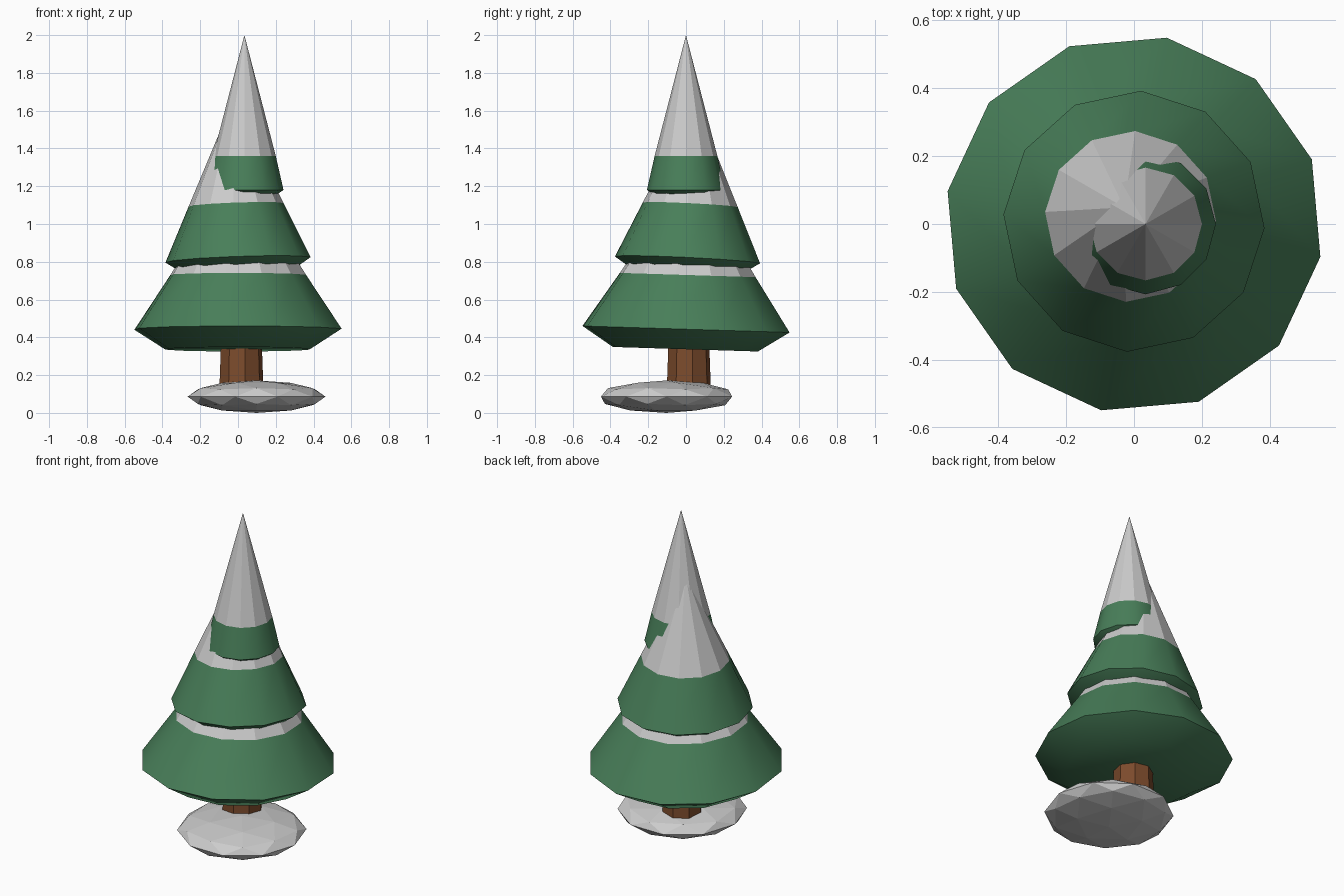
import bpy, bmesh
from math import radians, sin, cos, pi
from mathutils import Matrix, Euler

if "Cube" in bpy.data.objects:
    bpy.data.objects.remove(bpy.data.objects["Cube"])


def material(name, rgb):
    m = bpy.data.materials.new(name)
    m.diffuse_color = (*rgb, 1)
    m.use_nodes = True
    m.node_tree.nodes["Principled BSDF"].inputs["Base Color"].default_value = m.diffuse_color
    return m


green = material("needles", (0.065, 0.21, 0.10))
brown = material("bark", (0.2, 0.07, 0.025))


def lathe(name, profile, sides, loc, rot, mat=None, smooth=None):
    """Stack of (radius, height) rings around a tilted axis; radius 0 makes a tip."""
    bm = bmesh.new()
    rings = []
    for r, z in profile:
        if r == 0:
            rings.append([bm.verts.new((0, 0, z))] * sides)
        else:
            rings.append([bm.verts.new((r * cos(2 * pi * i / sides), r * sin(2 * pi * i / sides), z))
                          for i in range(sides)])
    for a, b in zip(rings, rings[1:]):
        for i in range(sides):
            j = (i + 1) % sides
            bm.faces.new(list(dict.fromkeys((a[i], a[j], b[j], b[i]))))
    bm.faces.new(rings[0][::-1])
    if profile[-1][0]:
        bm.faces.new(rings[-1])
    bmesh.ops.recalc_face_normals(bm, faces=bm.faces)
    tilt_x, tilt_y, spin = (radians(a) for a in rot)
    bm.transform(Matrix.Translation(loc) @ Euler((tilt_x, tilt_y, 0)).to_matrix().to_4x4()
                 @ Matrix.Rotation(spin, 4, 'Z'))
    me = bpy.data.meshes.new(name)
    bm.to_mesh(me)
    bm.free()
    ob = bpy.data.objects.new(name, me)
    bpy.context.collection.objects.link(ob)
    if mat:
        me.materials.append(mat)
    if smooth:
        bpy.ops.object.select_all(action='DESELECT')
        ob.select_set(True)
        bpy.context.view_layer.objects.active = ob
        bpy.ops.object.shade_smooth_by_angle(angle=radians(smooth))
    return ob


# Trunk
lathe("trunk", [(0.12, 0.08), (0.105, 0.5)], 8, (0.018, 0.015, 0), (0, 0, 10), brown)

# Branch tiers: skirt centre, tilt/spin, skirt radius, underside drop, snow radius, snow height, tip height
tiers = [
    ("lower", (0, 0, 0.443), (-1.8, 0, -10), 0.557, 0.106, 0.365, 0.287, 0.86),
    ("middle", (0, 0.008, 0.81), (-2.8, -2.0, -3), 0.385, 0.075, 0.252, 0.292, 0.84),
    ("upper", (0.034, 0, 1.18), (0, 0, 0), 0.207, 0.04, 0.166, 0.18, 0.82),
]
for name, loc, rot, r, drop, snow_r, snow_z, tip in tiers:
    lathe(name + "_branches", [(r * 0.7, -drop), (r, 0), (snow_r, snow_z)],
          12, loc, rot, green, 40)
    lathe(name + "_snow", [(snow_r, snow_z), (0, tip)], 12, loc, rot)

# Snow mound at the foot
bpy.ops.mesh.primitive_ico_sphere_add(subdivisions=2, radius=1, location=(0.098, -0.103, 0.086),
                                      rotation=(0, 0, pi / 2))
mound = bpy.context.object
mound.name = "snow_mound"
mound.scale = (0.365, 0.365, 0.086)
